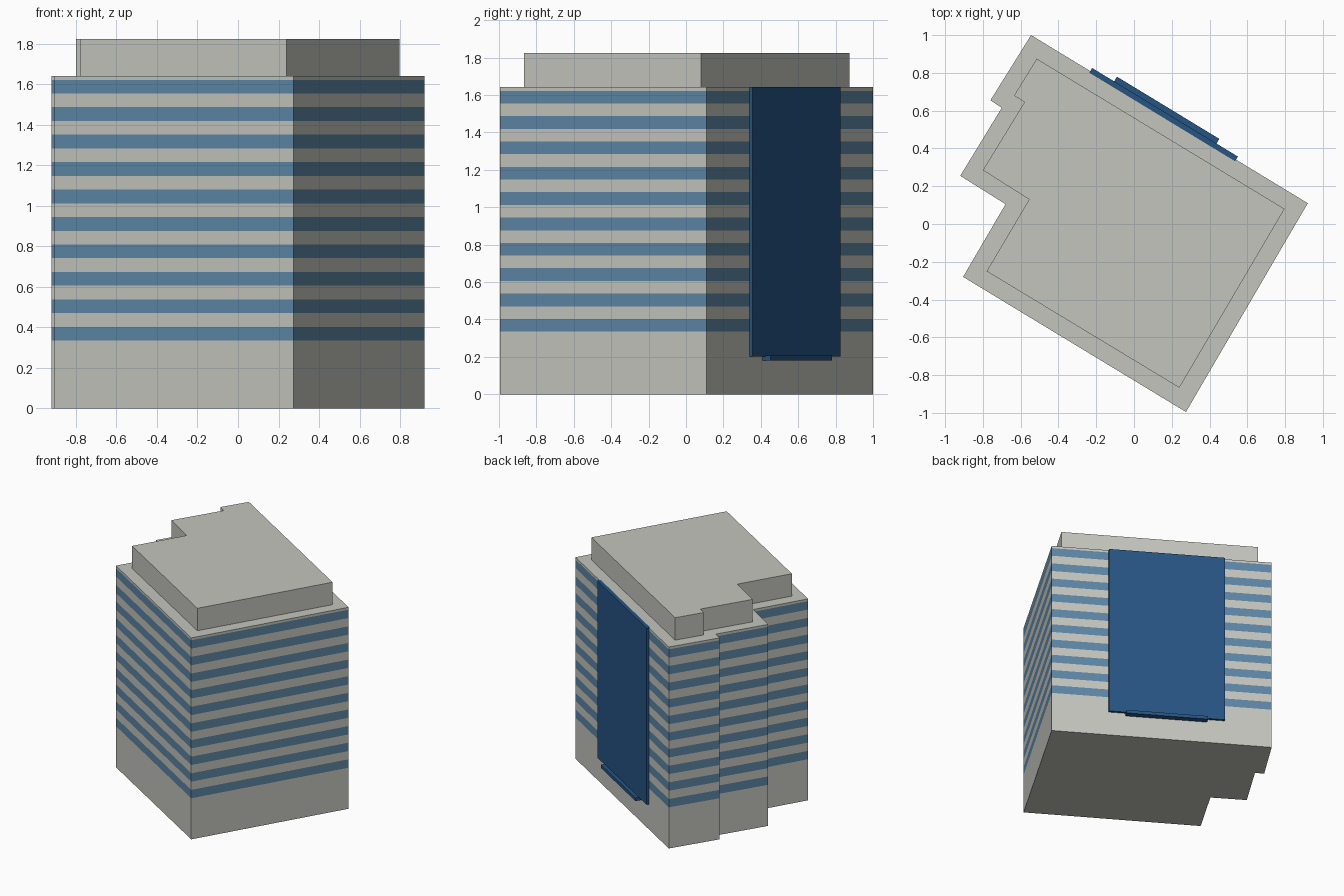
import bpy
import bmesh
from mathutils import Vector

cube = bpy.data.objects.get("Cube")
if cube:
    bpy.data.objects.remove(cube, do_unlink=True)


def material(name, rgb):
    m = bpy.data.materials.new(name)
    m.use_nodes = True
    m.diffuse_color = (*rgb, 1)
    node = next(n for n in m.node_tree.nodes if n.type == 'BSDF_PRINCIPLED')
    node.inputs["Base Color"].default_value = (*rgb, 1)
    return m


concrete = material("pale concrete", (0.56, 0.56, 0.52))
window = material("window blue", (0.11, 0.24, 0.38))
glass = material("deep blue glass", (0.019, 0.09, 0.23))


def extrude_outline(name, outline, levels, mats, banded=False):
    """Stack the outline at each level; alternate wall rows become windows."""
    bm = bmesh.new()
    rings = [[bm.verts.new((x, y, z)) for x, y in outline] for z in levels]
    for row, (low, high) in enumerate(zip(rings, rings[1:])):
        for i in range(len(low)):
            j = (i + 1) % len(low)
            face = bm.faces.new((low[i], low[j], high[j], high[i]))
            face.material_index = row % 2 if banded else 0
    bm.faces.new(rings[0])
    bm.faces.new(rings[-1])
    bmesh.ops.recalc_face_normals(bm, faces=bm.faces)
    mesh = bpy.data.meshes.new(name)
    bm.to_mesh(mesh)
    bm.free()
    for m in mats:
        mesh.materials.append(m)
    obj = bpy.data.objects.new(name, mesh)
    bpy.context.collection.objects.link(obj)
    return obj


# Tower with ten continuous window bands
tower_plan = [(-0.545, 1.0), (-0.76, 0.655), (-0.70, 0.615), (-0.92, 0.255),
              (-0.68, 0.105), (-0.905, -0.28), (0.275, -0.995), (0.92, 0.11)]
levels = [0]
for floor in range(10):
    sill = 0.335 + floor * 0.1355
    levels += [sill, sill + 0.068]
levels.append(1.642)
extrude_outline("tower", tower_plan, levels, [concrete, window], banded=True)

# Set-back roof storey
roof_plan = [(-0.515, 0.875), (-0.635, 0.68), (-0.58, 0.645), (-0.80, 0.285),
             (-0.555, 0.13), (-0.78, -0.25), (0.24, -0.867), (0.797, 0.08)]
extrude_outline("roof_storey", roof_plan, [1.642, 1.825], [concrete])

# Glass panel and canopy, placed along the rear wall
corner = Vector(tower_plan[0])
along = (Vector(tower_plan[-1]) - corner).normalized()
outward = Vector((-along.y, along.x))


def wall_slab(name, start, end, depth, bottom, top):
    plan = [corner + along * s + outward * d
            for s, d in ((start, -0.01), (end, -0.01), (end, depth), (start, depth))]
    extrude_outline(name, plan, [bottom, top], [glass])


wall_slab("rear_glass_panel", 0.367, 1.27, 0.019, 0.203, 1.643)
wall_slab("rear_canopy", 0.503, 1.137, 0.048, 0.18, 0.207)
